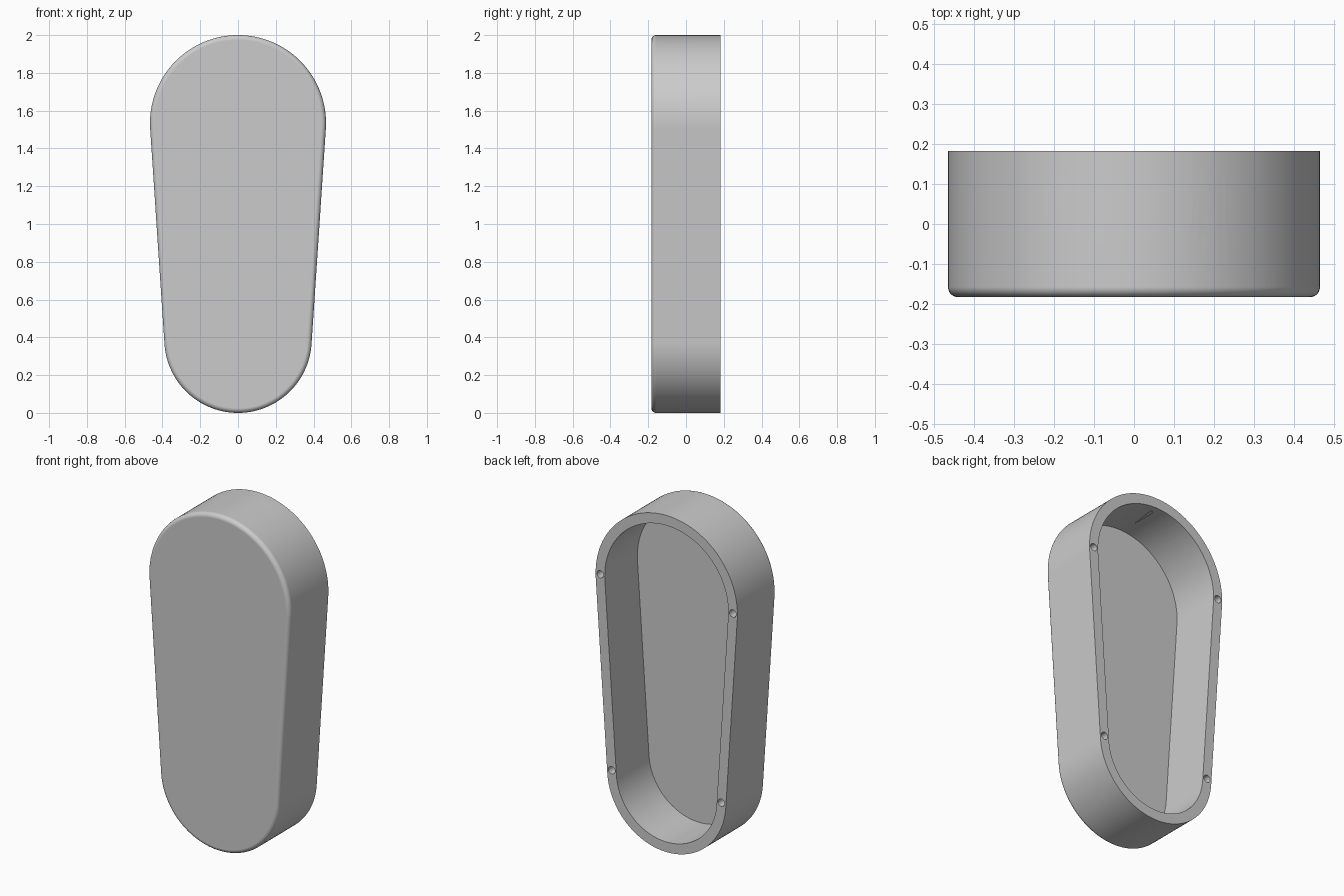
import bpy, bmesh
from math import sin, cos, pi, asin, sqrt, radians

if "Cube" in bpy.data.objects:
    bpy.data.objects.remove(bpy.data.objects["Cube"], do_unlink=True)

TOP_R, LOW_R = 0.466, 0.39
TOP_Z, LOW_Z = 2 - TOP_R, LOW_R
HALF_DEPTH, WALL, ROUND = 0.183, 0.06, 0.025
SLOT_R, SLOT_HALF, SLOT_Y, SLOT_ROUND = 0.076, 0.218, 0.061, 0.012

grey = bpy.data.materials.new("light grey plastic")
grey.use_nodes = True
colour = (0.6, 0.6, 0.6, 1)
grey.diffuse_color = colour
grey.node_tree.nodes["Principled BSDF"].inputs["Base Color"].default_value = colour


def loft(name, rings):
    """Skin a list of matching closed rings and cap both ends."""
    bm = bmesh.new()
    loops = [[bm.verts.new(p) for p in ring] for ring in rings]
    for a, b in zip(loops, loops[1:]):
        for i in range(len(a)):
            j = (i + 1) % len(a)
            bm.faces.new((a[i], a[j], b[j], b[i]))
    bm.faces.new(loops[0])
    bm.faces.new(loops[-1])
    bmesh.ops.recalc_face_normals(bm, faces=bm.faces)
    mesh = bpy.data.meshes.new(name)
    bm.to_mesh(mesh)
    bm.free()
    mesh.materials.append(grey)
    obj = bpy.data.objects.new(name, mesh)
    bpy.context.collection.objects.link(obj)
    return obj


def outline(inset, y, n=64):
    """Tapered capsule outline in the xz plane."""
    a = asin((TOP_R - LOW_R) / (TOP_Z - LOW_Z))
    pts = []
    for r, z, start, end in ((TOP_R, TOP_Z, -a, pi + a), (LOW_R, LOW_Z, pi + a, 2 * pi - a)):
        for i in range(n + 1):
            t = start + (end - start) * i / n
            pts.append(((r - inset) * cos(t), y, z + (r - inset) * sin(t)))
    return pts


def slot_ring(grow, depth, n=24):
    """Stadium outline laid on the curved top at a given depth."""
    r, c = SLOT_R + grow, SLOT_HALF - SLOT_R
    flat = []
    for side, start in ((1, -pi / 2), (-1, pi / 2)):
        flat += [(side * c + r * cos(start + pi * i / n), r * sin(start + pi * i / n))
                 for i in range(n + 1)]
        # extra points along the straight edge follow the curve
        flat += [(side * c * (1 - i / 8), side * r) for i in range(1, 16)]
    return [(x, SLOT_Y + y, TOP_Z + sqrt((TOP_R - depth) ** 2 - x * x)) for x, y in flat]


def cut(target, cutter):
    mod = target.modifiers.new("cut", "BOOLEAN")
    mod.operation = "DIFFERENCE"
    mod.solver = "EXACT"
    mod.object = cutter
    bpy.context.view_layer.objects.active = target
    bpy.ops.object.modifier_apply(modifier=mod.name)
    bpy.data.objects.remove(cutter, do_unlink=True)


# Hollow shell: rounded front, outer wall, back rim, inner wall and floor
steps = [radians(15 * i) for i in range(7)]
rings = [outline(ROUND * (1 - sin(t)), -HALF_DEPTH + ROUND * (1 - cos(t))) for t in steps]
rings += [outline(0, HALF_DEPTH), outline(WALL, HALF_DEPTH), outline(WALL, -HALF_DEPTH + WALL)]
shell = loft("shell", rings)

# Rounded slot through the top wall
rings = [slot_ring(SLOT_ROUND, -0.03)]
rings += [slot_ring(SLOT_ROUND * (1 - sin(t)), SLOT_ROUND * (1 - cos(t))) for t in steps[1:]]
rings += [slot_ring(0, 0.12)]
cut(shell, loft("slot_cutter", rings))

# Four screw holes in the back rim
for side in (-1, 1):
    for r, z in ((TOP_R, TOP_Z), (LOW_R, LOW_Z)):
        x = side * (r - WALL / 2)
        hole = [[(x + 0.022 * cos(2 * pi * i / 24), y, z + 0.022 * sin(2 * pi * i / 24))
                 for i in range(24)] for y in (HALF_DEPTH - 0.1, HALF_DEPTH + 0.02)]
        cut(shell, loft("hole_cutter", hole))

# Smooth shading with crisp edges
bpy.ops.object.select_all(action="DESELECT")
shell.select_set(True)
bpy.context.view_layer.objects.active = shell
bpy.ops.object.shade_smooth_by_angle(angle=radians(30))
weighted = shell.modifiers.new("weighted normals", "WEIGHTED_NORMAL")
weighted.keep_sharp = True
